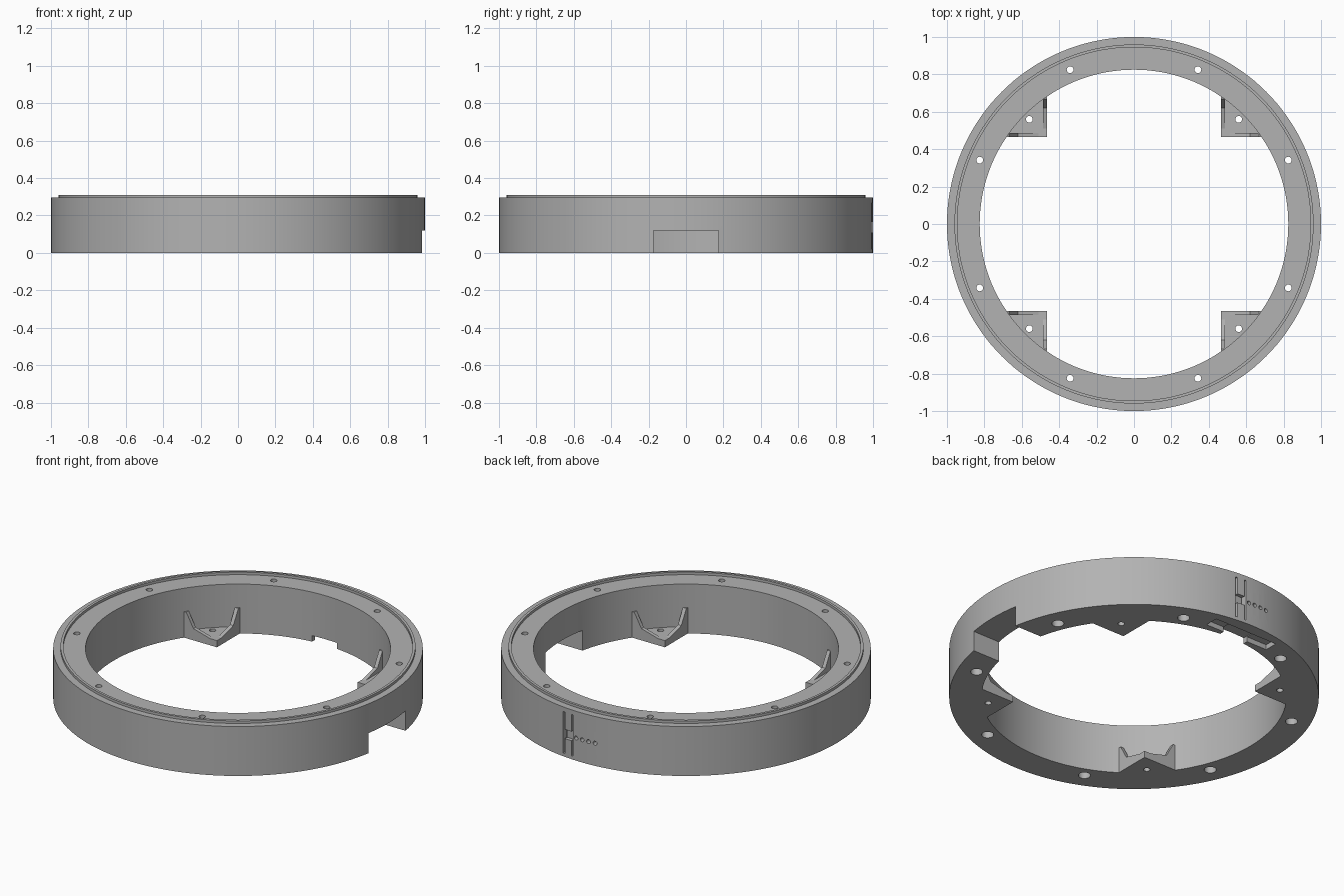
import bpy, bmesh, math
from mathutils import Matrix, Vector

if "Cube" in bpy.data.objects:
    bpy.data.objects.remove(bpy.data.objects["Cube"])

grey = bpy.data.materials.new("plain grey")
grey.diffuse_color = (0.45, 0.45, 0.45, 1)
grey.use_nodes = True
grey.node_tree.nodes["Principled BSDF"].inputs["Base Color"].default_value = grey.diffuse_color


def make(name, bm):
    bmesh.ops.recalc_face_normals(bm, faces=bm.faces)
    me = bpy.data.meshes.new(name)
    bm.to_mesh(me)
    bm.free()
    me.materials.append(grey)
    ob = bpy.data.objects.new(name, me)
    bpy.context.collection.objects.link(ob)
    return ob


def lathe(name, profile, n=144):
    bm = bmesh.new()
    rings = [[bm.verts.new((r * math.cos(2 * math.pi * i / n), r * math.sin(2 * math.pi * i / n), z))
              for r, z in profile] for i in range(n)]
    k = len(profile)
    for i in range(n):
        a, b = rings[i], rings[(i + 1) % n]
        for j in range(k):
            bm.faces.new((a[j], b[j], b[(j + 1) % k], a[(j + 1) % k]))
    return make(name, bm)


def add_box(bm, x0, x1, y0, y1, z0, z1):
    m = Matrix.Translation(((x0 + x1) / 2, (y0 + y1) / 2, (z0 + z1) / 2))
    bmesh.ops.create_cube(bm, size=1, matrix=m @ Matrix.Diagonal((x1 - x0, y1 - y0, z1 - z0, 1)))


def add_cyl(bm, x, y, z0, z1, r):
    bmesh.ops.create_cone(bm, cap_ends=True, segments=24, radius1=r, radius2=r, depth=z1 - z0,
                          matrix=Matrix.Translation((x, y, (z0 + z1) / 2)))


def extrude(bm, pts, vec):
    f = bm.faces.new([bm.verts.new(p) for p in pts])
    g = bmesh.ops.extrude_face_region(bm, geom=[f])["geom"]
    bmesh.ops.translate(bm, vec=vec, verts=[v for v in g if isinstance(v, bmesh.types.BMVert)])


def cut(target, bm):
    cutter = make("cutter", bm)
    cutter.hide_render = True
    mod = target.modifiers.new("cut", "BOOLEAN")
    mod.operation, mod.solver, mod.object = "DIFFERENCE", "EXACT", cutter
    bpy.ops.object.select_all(action="DESELECT")
    bpy.context.view_layer.objects.active = target
    target.select_set(True)
    bpy.ops.object.modifier_apply(modifier=mod.name)
    bpy.data.objects.remove(cutter)


# Main ring with a thin locating ridge on top
ring = lathe("ring", [(0.825, 0), (1, 0), (1, 0.295), (0.96, 0.295), (0.96, 0.31),
                      (0.945, 0.31), (0.945, 0.295), (0.825, 0.295)])

# Eight screw holes, then the wide counterbores from below
for radius, top in ((0.018, 0.4), (0.033, 0.12)):
    bm = bmesh.new()
    for i in range(8):
        a = math.radians(22.5 + 45 * i)
        add_cyl(bm, 0.893 * math.cos(a), 0.893 * math.sin(a), -0.1, top, radius)
    cut(ring, bm)

# Cable notch through the right side
bm = bmesh.new()
add_box(bm, 0.7, 1.1, -0.175, 0.175, -0.1, 0.12)
cut(ring, bm)

# Shallow stepped pocket under the back
for b in ((-0.22, 0.2, 0.85, 0.93, -0.1, 0.03), (-0.085, 0.08, 0.7, 0.9, -0.1, 0.035)):
    bm = bmesh.new()
    add_box(bm, *b)
    cut(ring, bm)

# Two slits, the button recess between them and four indicator holes on the back
bm = bmesh.new()
for x in (0.052, 0.11):
    add_box(bm, x - 0.006, x + 0.006, 0.96, 1.1, 0.02, 0.267)
cut(ring, bm)
bm = bmesh.new()
add_box(bm, 0.05, 0.112, 0.975, 1.1, 0.11, 0.165)
cut(ring, bm)
bm = bmesh.new()
for x in (0.026, -0.014, -0.055, -0.096):
    m = Matrix.Translation((x, 1.02, 0.135)) @ Matrix.Rotation(math.pi / 2, 4, "X")
    bmesh.ops.create_cone(bm, cap_ends=True, segments=16, radius1=0.012, radius2=0.012,
                          depth=0.12, matrix=m)
cut(ring, bm)

# Four inner corner brackets: plate with hole and two curved-up side gussets
for i in range(4):
    rot = Matrix.Rotation(math.pi / 2 * i, 4, "Z")
    bm = bmesh.new()
    extrude(bm, [(0.465, 0.465, 0), (0.7, 0.465, 0), (0.62, 0.62, 0), (0.465, 0.7, 0)],
            Vector((0, 0, 0.04)))
    plate = make("bracket_plate", bm)
    bm = bmesh.new()
    add_cyl(bm, 0.56, 0.56, -0.1, 0.2, 0.018)
    cut(plate, bm)
    plate.matrix_world = rot
    bm = bmesh.new()
    side = [(0.51, 0.04), (0.62, 0.07), (0.667, 0.155), (0.7, 0.155), (0.7, 0.04)]
    extrude(bm, [(u, 0.465, z) for u, z in side], Vector((0, 0.022, 0)))
    extrude(bm, [(0.465, u, z) for u, z in side], Vector((0.022, 0, 0)))
    make("bracket_gussets", bm).matrix_world = rot

# Smooth curved walls, keep edges crisp
bpy.ops.object.select_all(action="SELECT")
bpy.ops.object.shade_smooth_by_angle(angle=math.radians(25))
